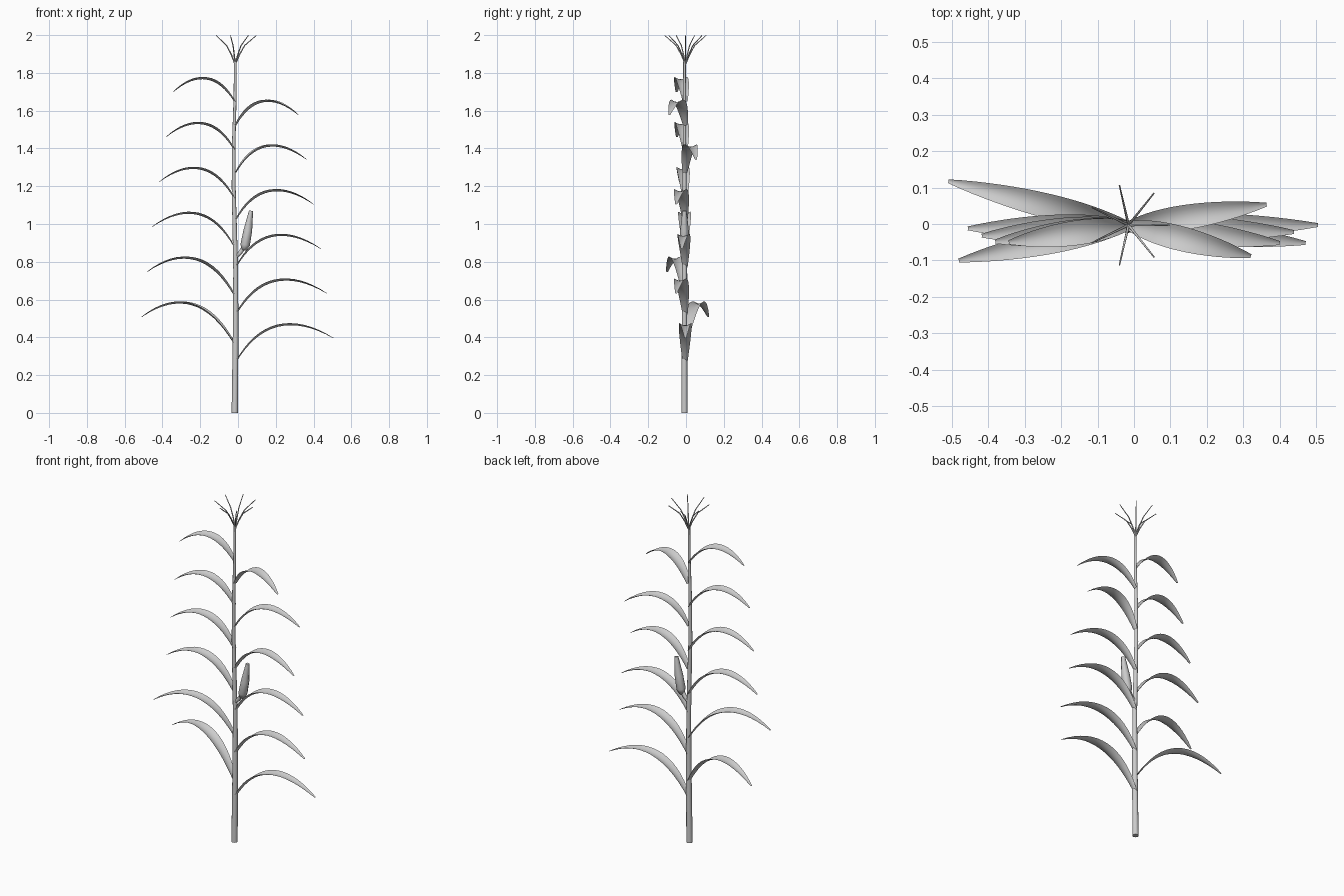
import bpy, bmesh, math
from mathutils import Vector

if "Cube" in bpy.data.objects:
    bpy.data.objects.remove(bpy.data.objects["Cube"], do_unlink=True)

mat = bpy.data.materials.new("light_grey")
mat.use_nodes = True
GREY = (0.6, 0.6, 0.6, 1)
mat.diffuse_color = GREY
mat.node_tree.nodes["Principled BSDF"].inputs["Base Color"].default_value = GREY


def finish(name, bm, smooth):
    mesh = bpy.data.meshes.new(name)
    bm.to_mesh(mesh)
    bm.free()
    mesh.materials.append(mat)
    ob = bpy.data.objects.new(name, mesh)
    bpy.context.collection.objects.link(ob)
    bpy.ops.object.select_all(action='DESELECT')
    ob.select_set(True)
    bpy.context.view_layer.objects.active = ob
    bpy.ops.object.shade_smooth_by_angle(angle=math.radians(smooth))


def bridge(bm, rows, closed):
    for a, b in zip(rows, rows[1:]):
        n = len(a)
        for i in range(n if closed else n - 1):
            j = (i + 1) % n
            bm.faces.new((a[i], a[j], b[j], b[i]))


def tube(name, points, radii, sides):
    """Round section swept along a path, capped at both ends."""
    bm = bmesh.new()
    pts = [Vector(p) for p in points]
    rows = []
    for i, (p, r) in enumerate(zip(pts, radii)):
        d = (pts[min(i + 1, len(pts) - 1)] - pts[max(i - 1, 0)]).normalized()
        u = Vector((0, 1, 0)).cross(d).normalized()
        v = d.cross(u)
        angles = [2 * math.pi * k / sides for k in range(sides)]
        rows.append([bm.verts.new(p + r * (u * math.cos(a) + v * math.sin(a))) for a in angles])
    bridge(bm, rows, True)
    bm.faces.new(rows[0][::-1])
    bm.faces.new(rows[-1])
    finish(name, bm, 75)


def leaf(name, base, peak, tip, steps=16, across=6):
    """Arching blade with a shallow channel along its length."""
    base, tip = Vector(base), Vector(tip)
    out = Vector((tip.x - base.x, tip.y - base.y, 0))
    length = out.length
    out.normalize()
    side = Vector((0, 0, 1)).cross(out)
    # Quadratic arch that passes through the highest point
    h, drop = peak[1] - base.z, tip.z - base.z
    cz = h + math.sqrt(h * h - h * drop)
    tp = cz / (2 * cz - drop)
    reach = (peak[0] - base.x) / (tip.x - base.x) * length
    cx = (reach - tp * tp * length) / (2 * tp * (1 - tp))
    bm = bmesh.new()
    rows = []
    for i in range(steps + 1):
        t = i / steps
        k = 2 * t * (1 - t)
        p = base + out * (k * cx + t * t * length) + Vector((0, 0, k * cz + t * t * drop))
        d = out * ((1 - 2 * t) * cx + t * length) + Vector((0, 0, (1 - 2 * t) * cz + t * drop))
        up = d.normalized().cross(side)
        w = 0.034 * math.sin(math.pi * (0.1 + 0.87 * t)) ** 0.8
        row = []
        for j in range(across + 1):
            s = 2 * j / across - 1
            row.append(bm.verts.new(p + side * (w * s) + up * (0.36 * w * s * s)))
        rows.append(row)
    bridge(bm, rows, False)
    finish(name, bm, 180)


# Stalk, slightly wavering and tapering upward
stalk_x = [(0, -0.017), (0.4, -0.013), (0.75, -0.012), (1.0, -0.018),
           (1.2, -0.023), (1.45, -0.022), (1.65, -0.016), (1.86, -0.014)]
tube("stalk", [(x, -0.008, z) for z, x in stalk_x],
     [0.017 - 0.0055 * z for z, x in stalk_x], 12)

# Leaves, alternating up the stalk: (tip x, tip y) from the lowest upward
left_tips = [(0.504, -0.003), (0.47, -0.052), (0.438, -0.022),
             (0.399, -0.052), (0.363, 0.053), (0.32, -0.088)]
right_tips = [(-0.508, 0.117), (-0.48, -0.1), (-0.455, -0.012),
              (-0.417, -0.032), (-0.38, -0.048), (-0.343, -0.05)]
for i, (x, y) in enumerate(left_tips):
    z = 0.267 + 0.251 * i
    leaf(f"left_leaf_{i + 1}", (-0.01, -0.005, z), (0.28 - 0.024 * i, 0.464 + 0.2365 * i),
         (x, y, 0.396 + 0.236 * i))
for i, (x, y) in enumerate(right_tips):
    z = 0.362 + 0.257 * i
    leaf(f"right_leaf_{i + 1}", (-0.02, -0.005, z), (-0.31 + 0.024 * i, 0.579 + 0.2375 * i),
         (x, y, 0.508 + 0.238 * i))

# Cob on its short stem
tube("cob_stem", [(-0.012, -0.008, 0.825), (0.012, -0.008, 0.848), (0.035, -0.008, 0.885)],
     [0.009, 0.011, 0.012], 8)
tube("cob", [(0.03, -0.008, 0.862), (0.038, -0.008, 0.89), (0.052, -0.008, 0.965), (0.069, -0.008, 1.07)],
     [0.014, 0.025, 0.023, 0.011], 8)

# Tassel strands fanning out from the top
for i in range(7):
    a = 2 * math.pi * i / 7
    path = [(0, 1.845), (0.022, 1.895), (0.05, 1.945), (0.112, 1.998)]
    tube(f"tassel_strand_{i + 1}",
         [(-0.015 + r * math.cos(a), -0.003 + r * math.sin(a), z) for r, z in path],
         [0.004, 0.0035, 0.003, 0.002], 6)
